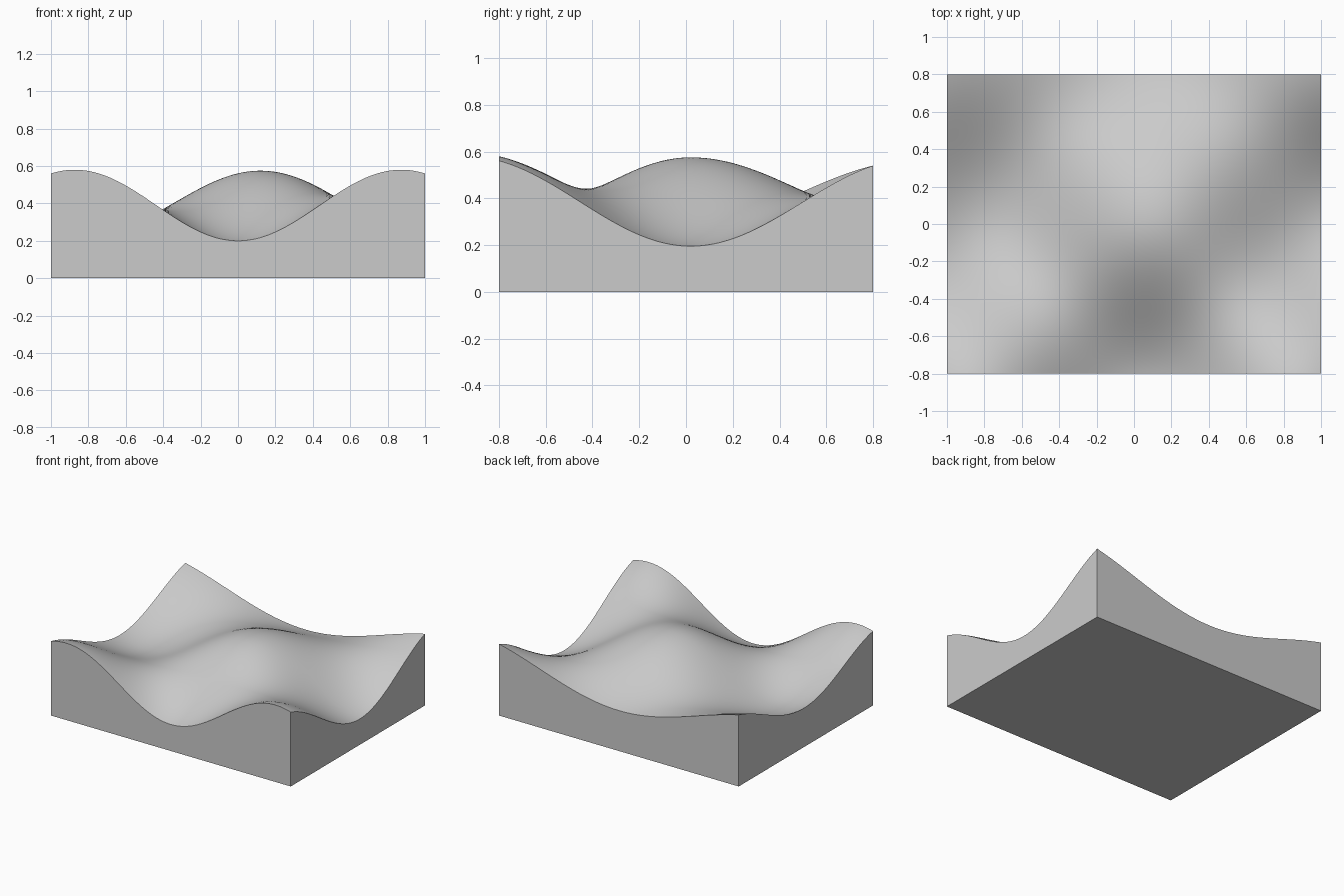
import bpy
import bmesh
from math import cos

cube = bpy.data.objects.get("Cube")
if cube:
    bpy.data.objects.remove(cube, do_unlink=True)

HALF_X, HALF_Y = 1.0, 0.8
CREST_X, CREST_Y = 0.12, 0.02


# Cross profiles of the wavy surface, from front edge to back edge
def front_profile(x):
    return 0.39 - 0.19 * cos(3.6 * x)


def middle_profile(x):
    d = x - CREST_X
    amp, freq = (0.195, 3.2) if d > 0 else (0.164, 3.5)
    return 0.575 - amp * (1 - cos(freq * d))


def back_profile(x):
    return 0.44 - 0.135 * cos(2.4 * x)


# Smooth blend from the middle profile out to the front or back one
def height(x, y):
    d = y - CREST_Y
    edge = HALF_Y - CREST_Y if d > 0 else HALF_Y + CREST_Y
    outer = back_profile(x) if d > 0 else front_profile(x)
    w = (1 - cos(3.3 * d)) / (1 - cos(3.3 * edge))
    return middle_profile(x) * (1 - w) + outer * w


# Wavy top
bm = bmesh.new()
bmesh.ops.create_grid(bm, x_segments=100, y_segments=80, size=1)
for v in bm.verts:
    v.co.x *= HALF_X
    v.co.y *= HALF_Y
    v.co.z = height(v.co.x, v.co.y)
for f in bm.faces:
    f.smooth = True

# Straight walls and flat base
rim = [e for e in bm.edges if e.is_boundary]
for e in rim:
    e.smooth = False
walls = bmesh.ops.extrude_edge_only(bm, edges=rim)["geom"]
for v in walls:
    if isinstance(v, bmesh.types.BMVert):
        v.co.z = 0
for f in walls:
    if isinstance(f, bmesh.types.BMFace):
        f.smooth = False
bottom = [e for e in bm.edges if e.is_boundary]
bmesh.ops.contextual_create(bm, geom=bottom)
for f in bm.faces:
    if all(v.co.z == 0 for v in f.verts):
        f.smooth = False
bmesh.ops.recalc_face_normals(bm, faces=bm.faces[:])

mesh = bpy.data.meshes.new("wavy_block")
bm.to_mesh(mesh)
bm.free()

# Plain grey material
grey = bpy.data.materials.new("plain grey")
grey.use_nodes = True
colour = (0.6, 0.6, 0.6, 1)
grey.diffuse_color = colour
grey.node_tree.nodes["Principled BSDF"].inputs["Base Color"].default_value = colour
mesh.materials.append(grey)

block = bpy.data.objects.new("wavy_block", mesh)
bpy.context.collection.objects.link(block)
